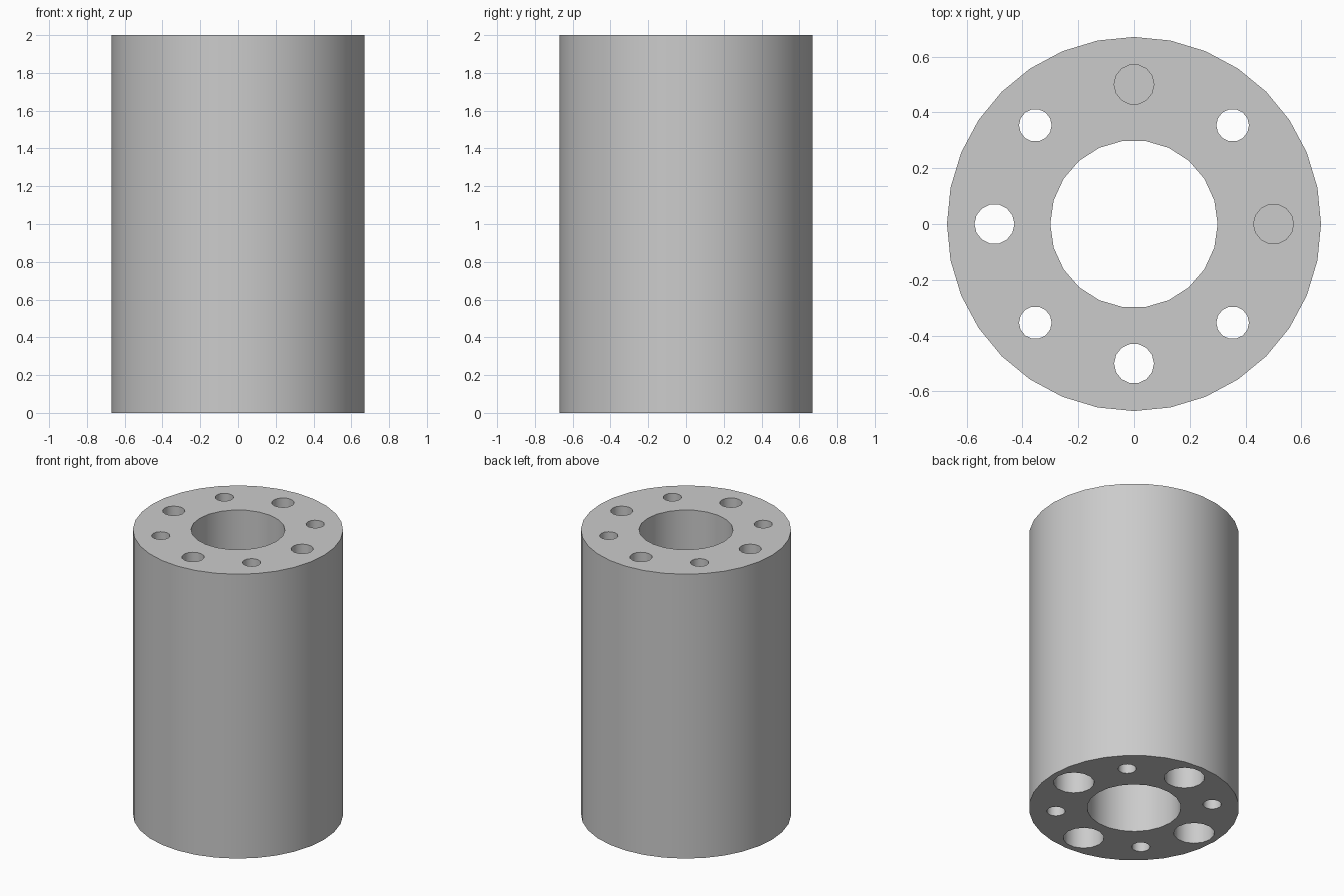
import bpy, bmesh
from math import cos, sin, radians, pi
from mathutils import Vector

cube = bpy.data.objects.get("Cube")
if cube:
    bpy.data.objects.remove(cube, do_unlink=True)

HEIGHT = 2.0
BOLT_CIRCLE = 0.5

grey = bpy.data.materials.new("light_grey")
grey.use_nodes = True
colour = (0.6, 0.6, 0.6, 1.0)
grey.diffuse_color = colour
grey.node_tree.nodes["Principled BSDF"].inputs["Base Color"].default_value = colour

bm = bmesh.new()


def ring(centre, radius, z, sides):
    """Closed loop of edges with its first corner towards +x."""
    verts = [bm.verts.new((centre.x + radius * cos(2 * pi * i / sides),
                           centre.y + radius * sin(2 * pi * i / sides), z))
             for i in range(sides)]
    return [bm.edges.new((verts[i - 1], verts[i])) for i in range(sides)]


def wall(centre, profile, sides):
    """Stack of bridged rings from bottom to top; returns the two end rings."""
    rings = [ring(centre, r, z, sides) for r, z in profile]
    for low, high in zip(rings, rings[1:]):
        bmesh.ops.bridge_loops(bm, edges=low + high)
    return rings[0], rings[-1]


# Outer skin and central bore
middle = Vector((0, 0))
ends = [wall(middle, [(0.67, 0), (0.67, HEIGHT)], 32),
        wall(middle, [(0.30, 0), (0.30, HEIGHT)], 22)]

# Alternating counterbored bolt holes and plain narrow holes
bolt_hole = [(0.13, 0), (0.13, 0.2), (0.0715, 0.2), (0.0715, HEIGHT)]
plain_hole = [(0.0585, 0), (0.0585, HEIGHT)]
for k in range(8):
    a = radians(45 * k)
    centre = Vector((cos(a), sin(a))) * BOLT_CIRCLE
    ends.append(wall(centre, plain_hole if k % 2 else bolt_hole, 14))

# Flat end faces with the holes left open
for side in range(2):
    edges = [e for pair in ends for e in pair[side]]
    bmesh.ops.triangle_fill(bm, use_beauty=True, edges=edges,
                            normal=(0, 0, 1 if side else -1))

bmesh.ops.recalc_face_normals(bm, faces=bm.faces)
mesh = bpy.data.meshes.new("drilled_sleeve")
bm.to_mesh(mesh)
bm.free()
mesh.materials.append(grey)

sleeve = bpy.data.objects.new("drilled_sleeve", mesh)
bpy.context.collection.objects.link(sleeve)
bpy.ops.object.select_all(action='DESELECT')
sleeve.select_set(True)
bpy.context.view_layer.objects.active = sleeve
bpy.ops.object.shade_smooth_by_angle(angle=radians(30))
